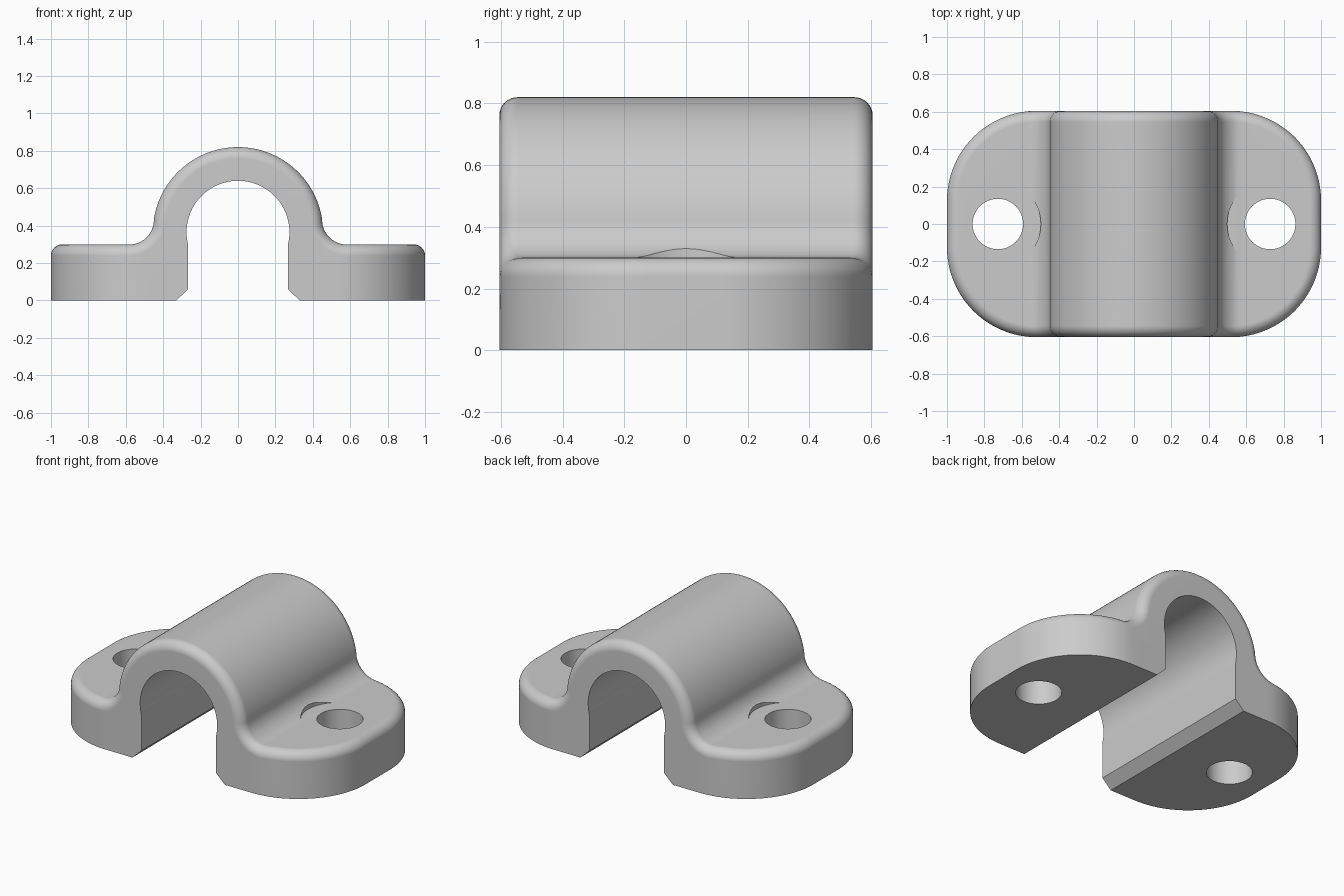
import bpy, bmesh, math
from mathutils import Vector

cube = bpy.data.objects.get("Cube")
if cube:
    bpy.data.objects.remove(cube, do_unlink=True)

HALF_Y, CORNER, FLANGE_Z = 0.605, 0.48, 0.30
BORE_Z, BORE_R, BORE_START = 0.365, 0.275, -14
ARCH_R, FILLET, FILLET_X, ROUND = 0.455, 0.13, 0.58, 0.06
HOLE_X, HOLE_R, SEAT_R = 0.728, 0.135, 0.23
CORNER_X, CORNER_Y = 1 - CORNER, HALF_Y - CORNER

grey = bpy.data.materials.new("plain_grey")
grey.use_nodes = True
grey.diffuse_color = (0.6, 0.6, 0.6, 1)
grey.node_tree.nodes["Principled BSDF"].inputs["Base Color"].default_value = (0.6, 0.6, 0.6, 1)


def plan(x):
    """Point on the plan outline at x, and the outward direction there."""
    a = math.acos(min(1, max(0, (x - CORNER_X) / CORNER)))
    return Vector((x, CORNER_Y + CORNER * math.sin(a), 0)), Vector((math.cos(a), math.sin(a), 0))


def half_section(x, z, normal, low_x, low_z):
    """Underside point, then the rounded rim from the wall up to the top surface."""
    base, outward = plan(x)
    rim = base + Vector((0, 0, z))
    low = plan(low_x)[0] + Vector((0, 0, low_z))
    points = [low]
    for i in range(8, -1, -1):
        t = math.radians(90) * i / 8
        points.append(rim - outward * ROUND * (1 - math.sin(t)) - normal * ROUND * (1 - math.cos(t)))
    return points


# Flange stations, from the end to the start of the fillet
sections = []
last = math.acos((FILLET_X - CORNER_X) / CORNER)
for i in range(21):
    x = CORNER_X + CORNER * math.cos(last * i / 20)
    sections.append(half_section(x, FLANGE_Z, Vector((0, 0, 1)), x, 0))

# Fillet stations, with the foot and its chamfer underneath
meet = math.atan2(FLANGE_Z + FILLET - BORE_Z, FILLET_X)
bore_start = math.radians(BORE_START)
foot = [(FILLET_X + (0.33 - FILLET_X) * k / 10, 0) for k in range(1, 11)]
foot += [(0.267, 0.06), (BORE_R * math.cos(bore_start), BORE_Z + BORE_R * math.sin(bore_start))]
for k, (low_x, low_z) in enumerate(foot, 1):
    a = math.radians(270) + (meet - math.radians(90)) * k / 12
    normal = Vector((-math.cos(a), 0, -math.sin(a)))
    sections.append(half_section(FILLET_X + FILLET * math.cos(a),
                                 FLANGE_Z + FILLET + FILLET * math.sin(a), normal, low_x, low_z))

# Arch stations up to the crown, with the bore underneath
for k in range(1, 29):
    a = meet + (math.pi / 2 - meet) * k / 28
    b = bore_start + (math.pi / 2 - bore_start) * k / 28
    normal = Vector((math.cos(a), 0, math.sin(a)))
    sections.append(half_section(ARCH_R * math.cos(a), BORE_Z + ARCH_R * math.sin(a), normal,
                                 BORE_R * math.cos(b), BORE_Z + BORE_R * math.sin(b)))

# Mirror left to right, then close every section front to back
sections += [[Vector((-p.x, p.y, p.z)) for p in s] for s in reversed(sections[:-1])]
bm = bmesh.new()
rows = []
for s in sections:
    loop = s + [Vector((p.x, -p.y, p.z)) for p in reversed(s)]
    rows.append([bm.verts.new(p) for p in loop])
count = len(rows[0])
for a, b in zip(rows, rows[1:]):
    for j in range(count):
        k = (j + 1) % count
        bm.faces.new((a[j], a[k], b[k], b[j]))
for end in (rows[0], rows[-1]):
    for j in range(count // 2 - 1):
        bm.faces.new((end[j], end[j + 1], end[-2 - j], end[-1 - j]))
bmesh.ops.recalc_face_normals(bm, faces=bm.faces)
mesh = bpy.data.meshes.new("pipe_clamp")
bm.to_mesh(mesh)
bm.free()
mesh.materials.append(grey)
clamp = bpy.data.objects.new("pipe_clamp", mesh)
bpy.context.collection.objects.link(clamp)


def drill(x, radius, bottom, top):
    """Cut a vertical cylinder out of the clamp, with the first solver that succeeds."""
    bpy.ops.mesh.primitive_cylinder_add(vertices=48, radius=radius, depth=top - bottom,
                                        location=(x, 0, (bottom + top) / 2))
    cutter = bpy.context.object
    cutter.hide_render = True
    cutter.data.materials.append(grey)
    mod = clamp.modifiers.new("drill", "BOOLEAN")
    mod.operation, mod.object = "DIFFERENCE", cutter
    cut = None
    for solver in ("EXACT", "MANIFOLD", "FLOAT"):
        mod.solver = solver
        bpy.context.view_layer.update()
        graph = bpy.context.evaluated_depsgraph_get()
        result = bpy.data.meshes.new_from_object(clamp.evaluated_get(graph))
        if len(result.vertices) > len(clamp.data.vertices):
            cut = result
            break
    clamp.modifiers.remove(mod)
    if cut:
        clamp.data = cut
    bpy.data.objects.remove(cutter, do_unlink=True)


# Screw holes, with a washer seat cut into the fillet
for side in (-1, 1):
    drill(side * HOLE_X, HOLE_R, -0.2, 0.5)
    drill(side * HOLE_X, SEAT_R, FLANGE_Z + 0.001, 0.6)

# Smooth the curves and keep the flats flat
bpy.ops.object.select_all(action="DESELECT")
clamp.select_set(True)
bpy.context.view_layer.objects.active = clamp
bpy.ops.object.shade_smooth_by_angle(angle=math.radians(30))
weighted = clamp.modifiers.new("flat_faces", "WEIGHTED_NORMAL")
weighted.keep_sharp = True
